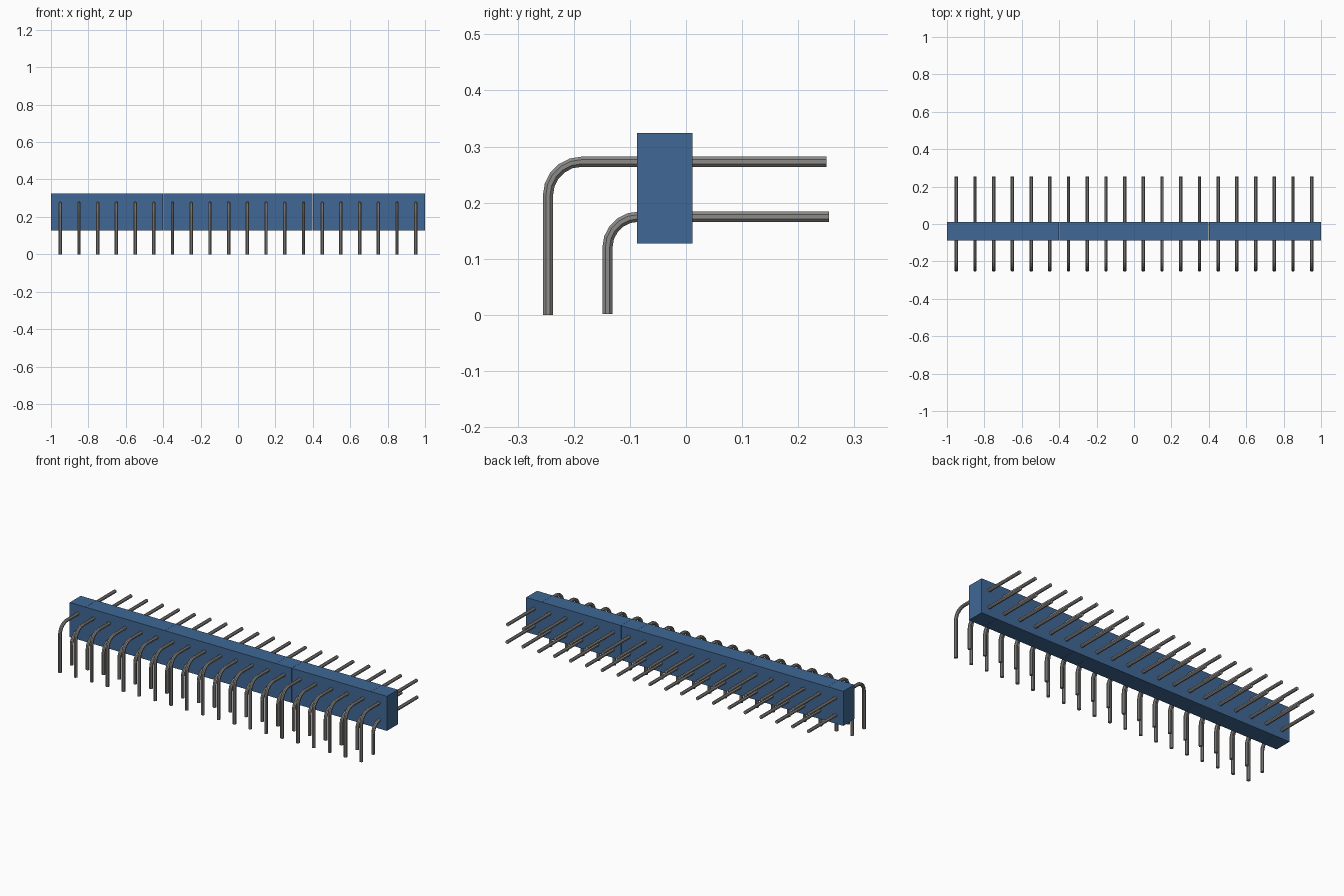
import bpy
import bmesh
from math import pi, sin, cos
from mathutils import Vector

cube = bpy.data.objects.get("Cube")
if cube:
    bpy.data.objects.remove(cube, do_unlink=True)


def make_material(name, color):
    mat = bpy.data.materials.new(name)
    mat.use_nodes = True
    mat.diffuse_color = color
    bsdf = mat.node_tree.nodes["Principled BSDF"]
    bsdf.inputs["Base Color"].default_value = color
    return mat


blue = make_material("blue plastic", (0.05, 0.14, 0.30, 1))
grey = make_material("grey metal", (0.27, 0.26, 0.25, 1))


def add_object(name, mesh, location=(0, 0, 0)):
    obj = bpy.data.objects.new(name, mesh)
    obj.location = location
    bpy.context.collection.objects.link(obj)
    return obj


def finish_mesh(bm, name, mat):
    bmesh.ops.recalc_face_normals(bm, faces=bm.faces)
    mesh = bpy.data.meshes.new(name)
    bm.to_mesh(mesh)
    bm.free()
    mesh.materials.append(mat)
    return mesh


def housing_section(x0, x1, gap=0.0008):
    """Box-shaped piece of the plastic strip."""
    y0, y1, z0, z1 = -0.087, 0.012, 0.127, 0.324
    bm = bmesh.new()
    bmesh.ops.create_cube(bm, size=1)
    bmesh.ops.scale(bm, verts=bm.verts, vec=(x1 - x0 - gap, y1 - y0, z1 - z0))
    mesh = finish_mesh(bm, "housing_section", blue)
    add_object("housing_section", mesh,
               ((x0 + x1) / 2, (y0 + y1) / 2, (z0 + z1) / 2))


def bent_pin(name, tip_y, top_z, leg_y, foot_z, bend, radius=0.0098,
             sides=8, steps=5):
    """Round pin running forward, then bending down into a leg."""
    # Each station is a centre point and the angle turned so far
    stations = [(tip_y, top_z, 0)]
    for i in range(steps + 1):
        a = pi / 2 * i / steps
        stations.append((leg_y + bend * (1 - sin(a)),
                         top_z - bend * (1 - cos(a)), a))
    stations.append((leg_y, foot_z, pi / 2))

    bm = bmesh.new()
    rings = []
    for y, z, a in stations:
        outward = Vector((0, -sin(a), cos(a)))
        ring = []
        for k in range(sides):
            t = 2 * pi * (k + 0.5) / sides
            offset = Vector((cos(t), 0, 0)) + outward * sin(t)
            ring.append(bm.verts.new(Vector((0, y, z)) + offset * radius))
        rings.append(ring)
    for a, b in zip(rings, rings[1:]):
        for k in range(sides):
            n = (k + 1) % sides
            bm.faces.new((a[k], a[n], b[n], b[k]))
    bm.faces.new(rings[0])
    bm.faces.new(rings[-1])
    return finish_mesh(bm, name, grey)


# Plastic strip, split at its visible seams
seams = [-1, -0.9, -0.4, 0.3, 0.4, 0.9, 1]
for x0, x1 in zip(seams, seams[1:]):
    housing_section(x0, x1)

# Two rows of evenly spaced right-angle pins
upper = bent_pin("upper_pin", 0.25, 0.273, -0.246, 0.0, 0.06)
lower = bent_pin("lower_pin", 0.255, 0.175, -0.14, 0.002, 0.055)
for i in range(20):
    x = -0.95 + 0.1 * i
    add_object("upper_pin", upper, (x, 0, 0))
    add_object("lower_pin", lower, (x, 0, 0))
